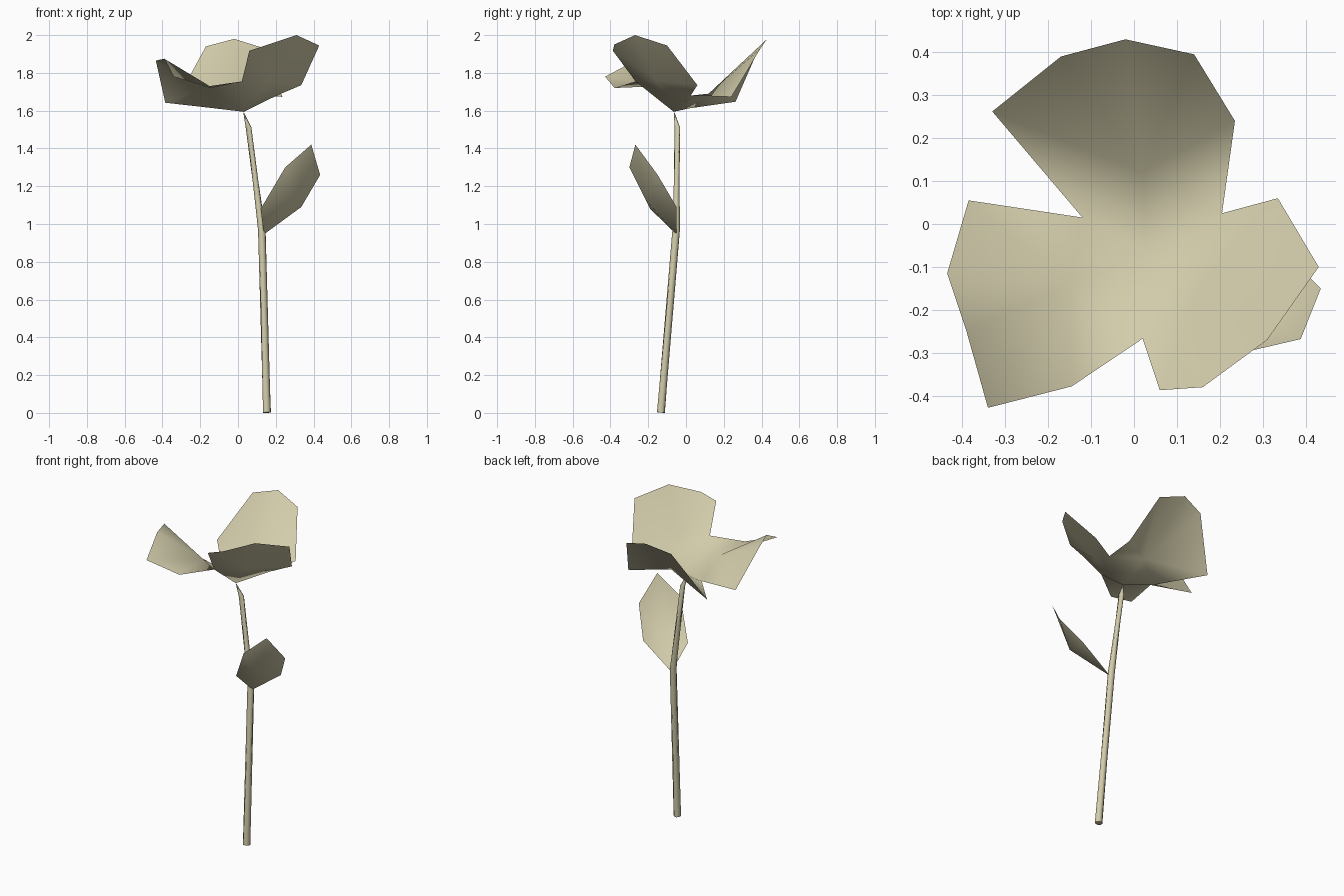
import bpy
import bmesh
from math import cos, sin, pi
from mathutils import Vector

cube = bpy.data.objects.get("Cube")
if cube:
    bpy.data.objects.remove(cube, do_unlink=True)

# One pale cream colour for the whole plant
cream = bpy.data.materials.new("pale_cream")
cream.use_nodes = True
cream.diffuse_color = (0.645, 0.605, 0.405, 1)
cream.node_tree.nodes["Principled BSDF"].inputs["Base Color"].default_value = cream.diffuse_color


def finish(name, bm, sharp_angle):
    """Turn a bmesh into a named, smooth shaded object."""
    mesh = bpy.data.meshes.new(name)
    bm.to_mesh(mesh)
    bm.free()
    mesh.materials.append(cream)
    obj = bpy.data.objects.new(name, mesh)
    bpy.context.collection.objects.link(obj)
    bpy.ops.object.select_all(action="DESELECT")
    obj.select_set(True)
    bpy.context.view_layer.objects.active = obj
    bpy.ops.object.shade_smooth_by_angle(angle=sharp_angle)


def add_blade(bm, middle, outline):
    """A thin sheet: triangles from a raised middle to a counter-clockwise outline."""
    hub = bm.verts.new(middle)
    rim = [bm.verts.new(p) for p in outline]
    for a, b in zip(rim, rim[1:] + rim[:1]):
        bm.faces.new((hub, a, b))


# Flower: three petals meeting at the heart and joined at the notches
heart = (0.03, -0.065, 1.594)
notch_right = (0.205, 0.025, 1.68)
notch_left = (-0.12, 0.015, 1.612)
notch_front = (0.02, -0.267, 1.755)

petals = [
    # back petal
    ((0.02, 0.12, 1.69), notch_right,
     [(0.235, 0.24, 1.673), (0.14, 0.395, 1.93), (-0.02, 0.43, 1.98),
      (-0.17, 0.39, 1.94), (-0.33, 0.262, 1.647)], notch_left),
    # left-hand petal with a drooping corner
    ((-0.15, -0.14, 1.73), notch_left,
     [(-0.385, 0.055, 1.642), (-0.435, -0.115, 1.865), (-0.39, -0.25, 1.875),
      (-0.34, -0.428, 1.78), (-0.145, -0.378, 1.72)], notch_front),
    # right-hand petal
    ((0.17, -0.16, 1.76), notch_front,
     [(0.06, -0.387, 1.917), (0.16, -0.38, 1.95), (0.31, -0.27, 2.0),
      (0.43, -0.10, 1.945), (0.335, 0.06, 1.735)], notch_right),
]
bm = bmesh.new()
for middle, start, rim, end in petals:
    add_blade(bm, middle, [heart, start] + rim + [end])
bmesh.ops.remove_doubles(bm, verts=bm.verts, dist=0.001)
finish("flower_petals", bm, pi)

# Leaf, cupped towards the stem
bm = bmesh.new()
add_blade(bm, (0.3, -0.215, 1.13),
          [(0.137, -0.05, 0.945), (0.335, -0.05, 1.09), (0.435, -0.15, 1.26),
           (0.388, -0.268, 1.42), (0.25, -0.30, 1.30), (0.12, -0.19, 1.08)])
finish("leaf", bm, pi)

# Stem: rings along a bent path, tapering to a point under the flower
SIDES = 8
path = [((0.153, -0.132, 0.012), 0.022), ((0.126, -0.052, 0.97), 0.02),
        ((0.056, -0.046, 1.51), 0.015), ((0.03, -0.062, 1.59), 0.002)]
bm = bmesh.new()
rings = []
for i, (centre, radius) in enumerate(path):
    before = Vector(path[max(i - 1, 0)][0])
    after = Vector(path[min(i + 1, len(path) - 1)][0])
    turn = (after - before).to_track_quat("Z", "Y")
    ring = []
    for k in range(SIDES):
        a = 2 * pi * k / SIDES
        ring.append(bm.verts.new(Vector(centre) + turn @ Vector((radius * cos(a), radius * sin(a), 0))))
    rings.append(ring)
for low, high in zip(rings, rings[1:]):
    for k in range(SIDES):
        n = (k + 1) % SIDES
        bm.faces.new((low[k], low[n], high[n], high[k]))
bm.faces.new(rings[-1])
# Blunt rounded foot
foot = bm.faces.new(list(reversed(rings[0])))
bmesh.ops.inset_region(bm, faces=[foot], thickness=0.004)
lowest = min(v.co.z for v in foot.verts)
for v in foot.verts:
    v.co.z -= lowest
bmesh.ops.recalc_face_normals(bm, faces=bm.faces)
finish("stem", bm, pi / 3)
